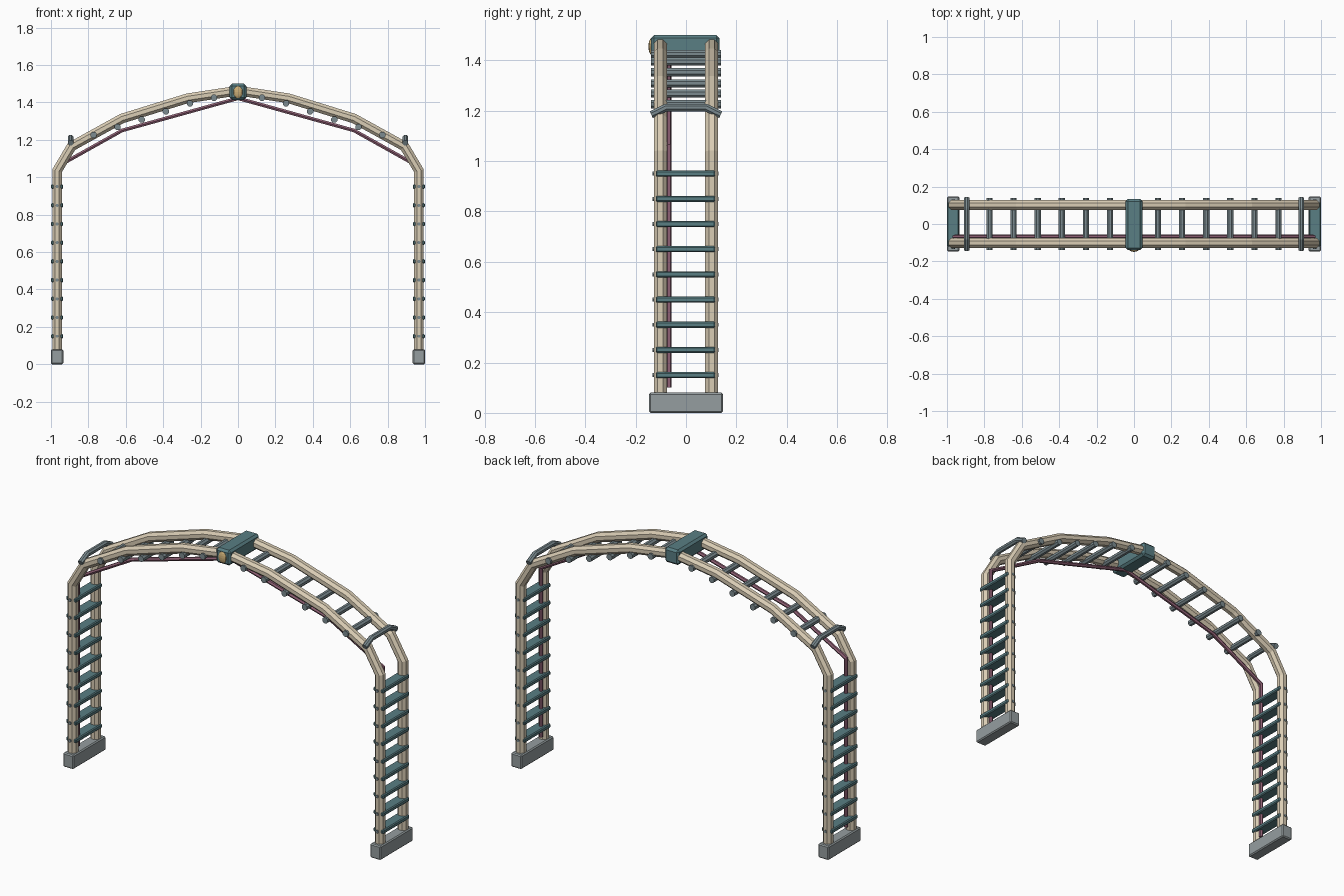
import bpy, bmesh
from math import pi, cos, sin
from mathutils import Vector, Matrix

if "Cube" in bpy.data.objects:
    bpy.data.objects.remove(bpy.data.objects["Cube"])


def mat(name, col):
    m = bpy.data.materials.new(name)
    m.diffuse_color = (*col, 1)
    m.use_nodes = True
    m.node_tree.nodes["Principled BSDF"].inputs["Base Color"].default_value = m.diffuse_color
    return m


WOOD = mat("pale_wood", (0.70, 0.61, 0.46))
TEAL = mat("teal", (0.10, 0.21, 0.23))
STEEL = mat("steel", (0.20, 0.26, 0.28))
STONE = mat("foot_grey", (0.30, 0.34, 0.35))
PLUM = mat("plum", (0.28, 0.12, 0.18))
GOLD = mat("gold", (0.60, 0.42, 0.18))


def finish(name, bm, m):
    bmesh.ops.recalc_face_normals(bm, faces=bm.faces)
    me = bpy.data.meshes.new(name)
    bm.to_mesh(me)
    bm.free()
    me.materials.append(m)
    ob = bpy.data.objects.new(name, me)
    bpy.context.collection.objects.link(ob)
    return ob


def box(name, c, size, m, bevel=0.006):
    bm = bmesh.new()
    bmesh.ops.create_cube(bm, size=1, matrix=Matrix.Translation(c) @ Matrix.Diagonal((*size, 1)))
    bmesh.ops.bevel(bm, geom=bm.edges[:], offset=bevel, segments=1, affect='EDGES')
    return finish(name, bm, m)


def tube(name, pts, r, m, plane, sides=8):
    """Sweep a polygon along a planar path with mitred bends."""
    pts, plane = [Vector(p) for p in pts], Vector(plane)
    bm, rings = bmesh.new(), []
    for i, p in enumerate(pts):
        a = (p - pts[max(i - 1, 0)]).normalized()
        b = (pts[min(i + 1, len(pts) - 1)] - p).normalized()
        t = (a + b).normalized()
        out = t.cross(plane) / max(t.dot(b), t.dot(a))
        rings.append([bm.verts.new(p + r * (out * cos(k) + plane * sin(k)))
                      for k in ((j + 0.5) * 2 * pi / sides for j in range(sides))])
    for u, v in zip(rings, rings[1:]):
        for j in range(sides):
            k = (j + 1) % sides
            bm.faces.new((u[j], u[k], v[k], v[j]))
    bm.faces.new(rings[0])
    bm.faces.new(rings[-1])
    return finish(name, bm, m)


# Side rails: posts and arch in one bent beam
half = [(0.967, 0.05), (0.967, 1.035), (0.89, 1.165), (0.62, 1.314), (0.27, 1.422)]
arch = [(-x, z) for x, z in half] + [(0, 1.463)] + half[::-1]
for label, y in (("front", -0.102), ("back", 0.102)):
    tube(label + "_rail", [(x, y, z) for x, z in arch], 0.028, WOOD, (0, 1, 0))

# Thin rod running inside the front rail
rod = [(0.96, 0.1), (0.96, 1.06), (0.62, 1.25)]
rod = [(-x, z) for x, z in rod] + [(0, 1.422)] + rod[::-1]
tube("inner_rod", [(x, -0.068, z) for x, z in rod], 0.011, PLUM, (0, 1, 0), 6)

# Arch rung positions (x, z)
rungs = [(0.128, 1.425), (0.257, 1.395), (0.386, 1.352), (0.515, 1.308), (0.644, 1.268), (0.772, 1.226)]

for s, side in ((-1, "left"), (1, "right")):
    # Foot block
    box(side + "_foot", (s * 0.967, 0, 0.04), (0.066, 0.294, 0.08), STONE)
    # Ladder steps with pins through the posts
    for i in range(9):
        z = 0.15 + i * 0.1
        box(f"{side}_step_{i + 1}", (s * 0.967, -0.002, z), (0.064, 0.236, 0.024), TEAL, 0.005)
        tube(f"{side}_step_pin_{i + 1}", [(s * 0.967, -0.134, z), (s * 0.967, 0.13, z)],
             0.009, STEEL, (1, 0, 0), 6)
    # Overhead rungs
    for i, (x, z) in enumerate(rungs):
        tube(f"{side}_overhead_rung_{i + 1}", [(s * x, -0.138, z), (s * x, 0.138, z)],
             0.018, STEEL, (1, 0, 0))
    # Shoulder brace over the rails
    tube(side + "_shoulder_brace", [(s * 0.895, y, z) for y, z in
         ((-0.138, 1.184), (-0.08, 1.212), (0.08, 1.212), (0.138, 1.184))], 0.016, STEEL, (1, 0, 0))

# Crown block at the top with a round boss on the front
box("crown_block", (0, -0.003, 1.457), (0.09, 0.272, 0.086), TEAL, 0.012)
bm = bmesh.new()
bmesh.ops.create_uvsphere(bm, u_segments=12, v_segments=8, radius=1,
                          matrix=Matrix.Translation((0, -0.137, 1.455)) @ Matrix.Diagonal((0.026, 0.012, 0.033, 1)))
finish("crown_boss", bm, GOLD)
